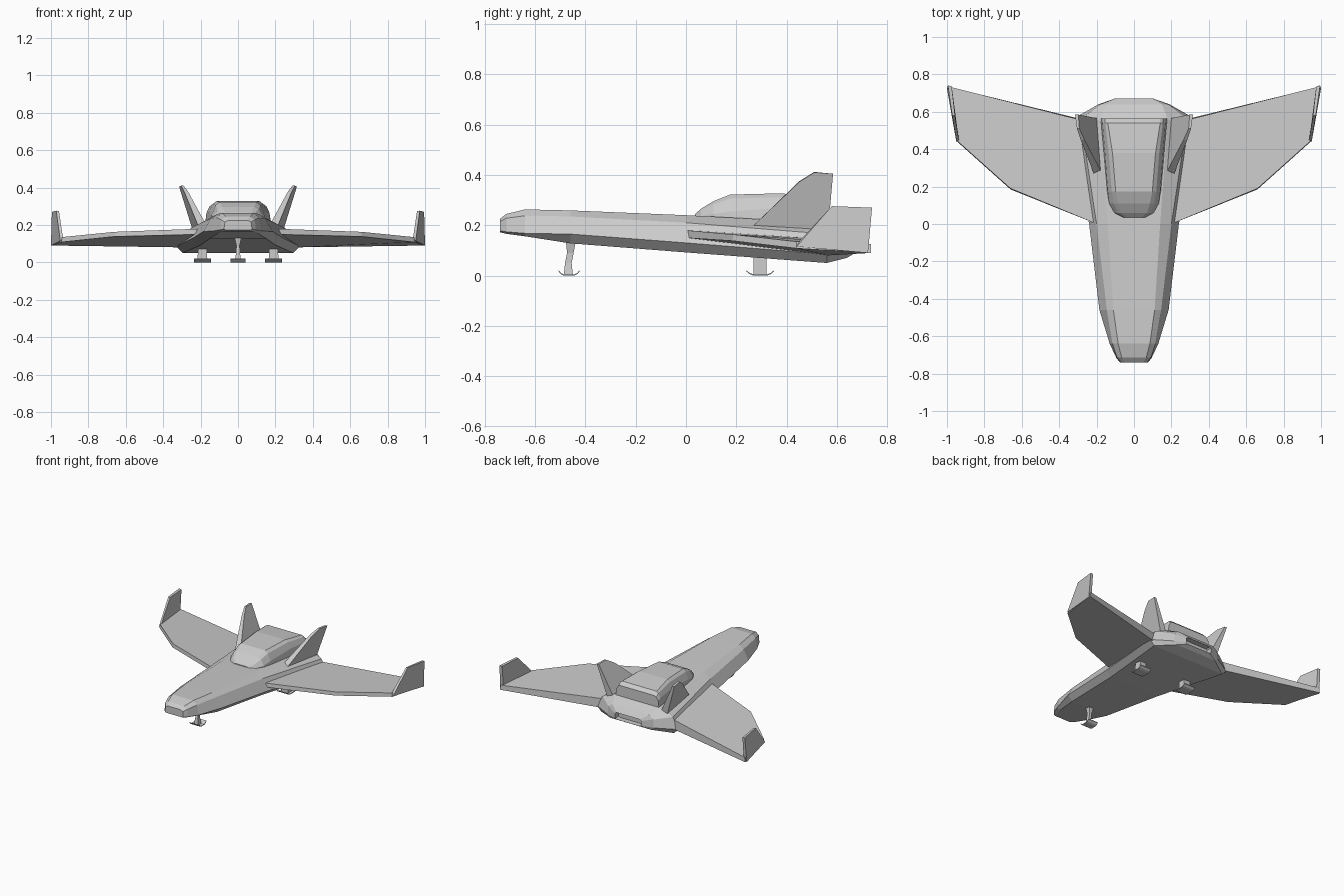
import bpy, bmesh
from mathutils import Vector

if "Cube" in bpy.data.objects:
    bpy.data.objects.remove(bpy.data.objects["Cube"])


def finish(name, bm, mirror=False):
    bmesh.ops.recalc_face_normals(bm, faces=bm.faces)
    me = bpy.data.meshes.new(name)
    bm.to_mesh(me)
    bm.free()
    ob = bpy.data.objects.new(name, me)
    bpy.context.collection.objects.link(ob)
    if mirror:
        m = ob.modifiers.new("mirror", "MIRROR")
        m.use_mirror_merge = False
    return ob


def loft(rings):
    """Skin a list of equal-length point rings and cap both ends."""
    bm = bmesh.new()
    vs = [[bm.verts.new(p) for p in r] for r in rings]
    n = len(vs[0])
    for a, b in zip(vs, vs[1:]):
        for i in range(n):
            j = (i + 1) % n
            bm.faces.new((a[i], a[j], b[j], b[i]))
    bm.faces.new(vs[0])
    end = bm.faces.new(vs[-1])
    return bm, end


def section(y, half):
    """Symmetric cross-section from right-hand (x, z) points, bottom to top."""
    return [(x, y, z) for x, z in half] + [(-x, y, z) for x, z in reversed(half)]


def rect(cx, cy, hx, hy, z):
    return [(cx + sx * hx, cy + sy * hy, z)
            for sx, sy in ((-1, -1), (1, -1), (1, 1), (-1, 1))]


# Fuselage: faceted lifting body
body = [
    (-0.74, [(.065, .172), (.075, .178), (.07, .215), (.05, .225)]),
    (-0.715, [(.08, .166), (.095, .174), (.09, .228), (.065, .245)]),
    (-0.64, [(.105, .156), (.13, .168), (.115, .238), (.085, .263)]),
    (-0.46, [(.15, .128), (.185, .165), (.145, .235), (.11, .259)]),
    (0.0, [(.20, .092), (.24, .13), (.20, .21), (.14, .24)]),
    (0.56, [(.295, .05), (.33, .085), (.285, .165), (.18, .21)]),
    (0.64, [(.165, .07), (.19, .09), (.18, .148), (.15, .175)]),
    (0.67, [(.095, .088), (.105, .094), (.105, .13), (.095, .138)]),
]
bm, rear = loft([section(y, h) for y, h in body])
# Exhaust slot in the rear face
bmesh.ops.inset_region(bm, faces=[rear], thickness=0.008)
bmesh.ops.recalc_face_normals(bm, faces=bm.faces)
slot = bmesh.ops.extrude_face_region(bm, geom=[rear])
moved = [v for v in slot["geom"] if isinstance(v, bmesh.types.BMVert)]
if rear.is_valid:
    bmesh.ops.delete(bm, geom=[rear], context="FACES_ONLY")
bmesh.ops.translate(bm, verts=moved, vec=Vector((0, -0.04, 0)))
finish("fuselage", bm)

# Canopy
canopy = [
    (0.035, [(.06, .2), (.06, .237), (.04, .243)]),
    (0.06, [(.105, .2), (.105, .237), (.07, .266)]),
    (0.11, [(.135, .2), (.132, .245), (.085, .296)]),
    (0.175, [(.147, .2), (.14, .255), (.098, .322)]),
    (0.38, [(.165, .19), (.155, .27), (.115, .327)]),
    (0.54, [(.18, .18), (.168, .265), (.14, .308)]),
    (0.565, [(.18, .17), (.17, .255), (.14, .285)]),
]
rings = []
for y, ((bx, bz), (mx, mz), (tx, tz)) in canopy:
    shoulder = (tx + (mx - tx) * .5, tz - (tz - mz) * .25)
    rings.append(section(y, [(bx, bz), (mx, mz), shoulder, (tx, tz)]))
bm, _ = loft(rings)
finish("canopy", bm)

# Wings: swept tapered slabs
top = [(.20, .0, .18), (.66, .19, .163), (.94, .44, .135), (.99, .735, .125), (.30, .56, .145)]
low = [(.20, .0, .15), (.66, .185, .138), (.945, .44, .108), (.995, .735, .09), (.30, .565, .08)]
bm, _ = loft([low, top])
finish("wing", bm, True)

# Upright fins at the wing tips
inner = [(.935, .44, .125), (.957, .58, .274), (.975, .738, .268), (.975, .722, .09)]
outer = [(.95, .44, .115), (.972, .58, .276), (.995, .74, .27), (1.0, .724, .09)]
bm, _ = loft([inner, outer])
finish("winglet", bm, True)

# Canted tail fins
inner = [(.17, .27, .2), (.265, .45, .375), (.292, .51, .412), (.298, .585, .405), (.195, .565, .19)]
outer = [(.215, .27, .2), (.285, .45, .372), (.305, .51, .41), (.315, .585, .405), (.245, .565, .18)]
bm, _ = loft([inner, outer])
finish("tail_fin", bm, True)


# Landing skids: ski plate with upturned ends
def skid(name, x, y, hx, hy, mirror):
    prof = [(-1, .016), (-.75, .005), (-.5, 0), (.5, 0), (.75, .005), (1, .016)]
    bm, _ = loft([[(x - hx, y + u * hy, z), (x + hx, y + u * hy, z),
                   (x + hx, y + u * hy, z + .005), (x - hx, y + u * hy, z + .005)]
                  for u, z in prof])
    finish(name, bm, mirror)


skid("nose_skid", 0, -.465, .04, .042, False)
skid("main_skid", .19, .295, .045, .055, True)

# Struts
bm, _ = loft([rect(0, -.468, .018, .018, .003), rect(0, -.468, .01, .013, .05),
              rect(0, -.46, .009, .013, .09), rect(0, -.458, .02, .02, .14)])
finish("nose_strut", bm)
bm, _ = loft([rect(.19, .295, .026, .026, .003), rect(.19, .295, .024, .026, .1)])
finish("main_strut", bm, True)
